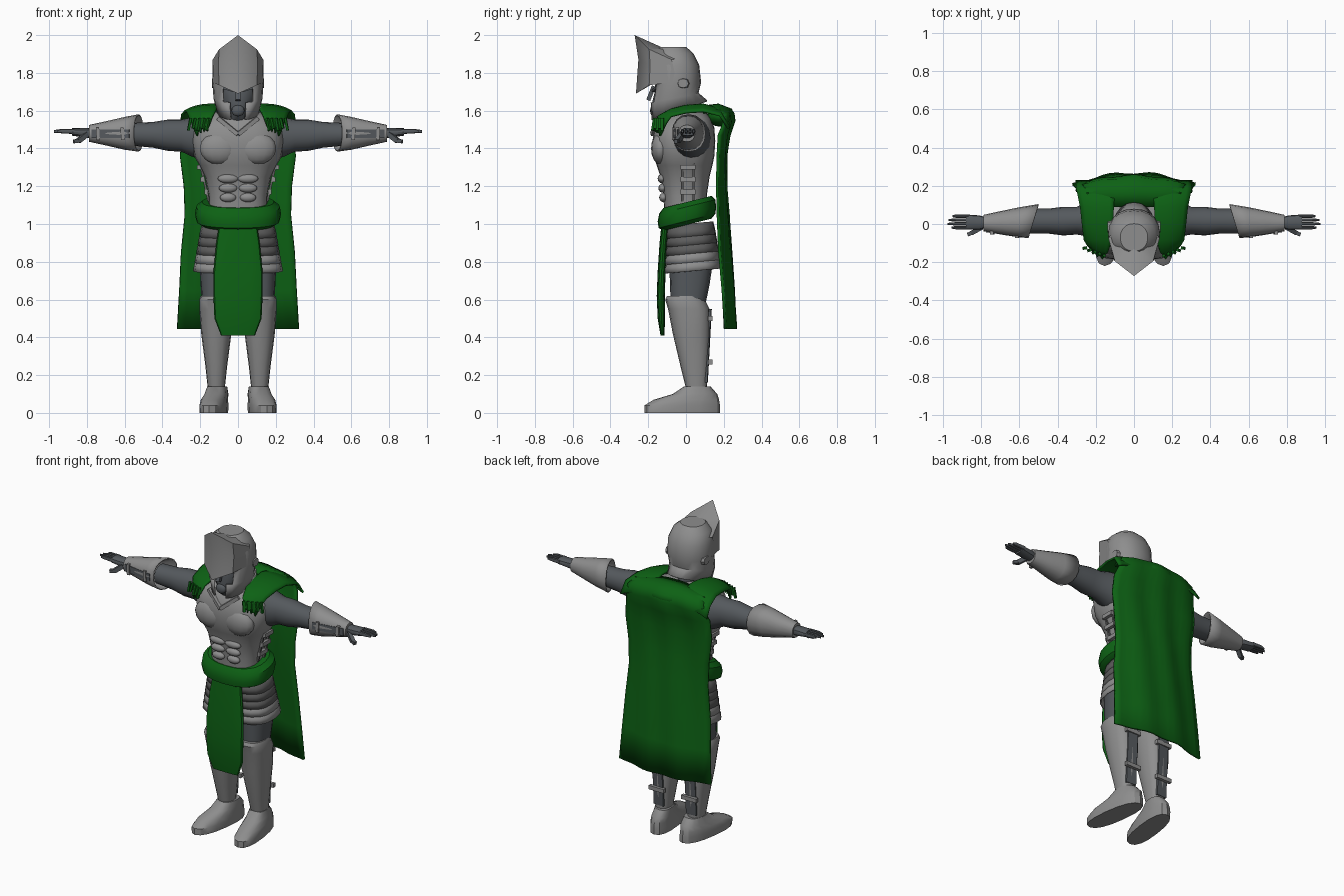
import bpy, bmesh, math
from mathutils import Vector, Matrix


def material(name, rgb):
    m = bpy.data.materials.new(name)
    m.diffuse_color = (*rgb, 1)
    return m


STEEL = material("steel grey", (0.27, 0.27, 0.27))
DARK = material("slate cloth", (0.09, 0.10, 0.11))
PLATE = material("dark plate", (0.11, 0.11, 0.11))
GREEN = material("green cloth", (0.004, 0.12, 0.007))


def finish(name, bm, mat, mirror=False, thick=0, angle=35):
    bmesh.ops.recalc_face_normals(bm, faces=bm.faces)
    me = bpy.data.meshes.new(name)
    bm.to_mesh(me)
    bm.free()
    me.materials.append(mat)
    me.shade_smooth()
    me.set_sharp_from_angle(angle=math.radians(angle))
    ob = bpy.data.objects.new(name, me)
    bpy.context.collection.objects.link(ob)
    if mirror:
        ob.modifiers.new("mirror", 'MIRROR')
    if thick:
        s = ob.modifiers.new("thickness", 'SOLIDIFY')
        s.thickness = thick
        s.offset = 0
    return ob


def loft(name, secs, mat, axis='z', n=16, p=2.4, mirror=False, thick=0, caps=(1, 1), cut=None):
    """Superellipse rings: (position, centre a, half a, b min, b max, tilt)."""
    bm = bmesh.new()
    rings = []
    for s in secs:
        t, ca, ra, b0, b1 = s[:5]
        tilt = s[5] if len(s) > 5 else 0
        ring = []
        for i in range(n):
            w = math.tau * i / n
            c, d = math.cos(w), math.sin(w)
            a = ca + ra * math.copysign(abs(d) ** (2 / p), d)
            b = (b0 + b1) / 2 - (b1 - b0) / 2 * math.copysign(abs(c) ** (2 / p), c)
            h = t + tilt * b
            ring.append(bm.verts.new((a, b, h) if axis == 'z' else (h, b, a)))
        rings.append(ring)
    for r, q in zip(rings, rings[1:]):
        for i in range(n):
            j = (i + 1) % n
            bm.faces.new((r[i], r[j], q[j], q[i]))
    if caps[0]:
        bm.faces.new(rings[0])
    if caps[1]:
        bm.faces.new(rings[-1])
    if cut:
        gone = [f for f in bm.faces if cut(f.calc_center_median())]
        bmesh.ops.delete(bm, geom=gone, context='FACES')
    return finish(name, bm, mat, mirror, thick)


def grid(name, rows, mat, mirror=False, thick=0, angle=60):
    bm = bmesh.new()
    vs = [[bm.verts.new(c) for c in r] for r in rows]
    for r, q in zip(vs, vs[1:]):
        for i in range(len(r) - 1):
            bm.faces.new((r[i], r[i + 1], q[i + 1], q[i]))
    return finish(name, bm, mat, mirror, thick, angle)


def bar(name, p0, p1, sy, sz, mat, mirror=True):
    p0, p1 = Vector(p0), Vector(p1)
    d = p1 - p0
    bm = bmesh.new()
    m = Matrix.Translation((p0 + p1) / 2) @ d.to_track_quat('X', 'Z').to_matrix().to_4x4()
    bmesh.ops.create_cube(bm, size=1, matrix=m @ Matrix.Diagonal((d.length, sy, sz, 1)))
    return finish(name, bm, mat, mirror)


def blob(name, loc, scale, mat, mirror=True):
    bm = bmesh.new()
    bmesh.ops.create_uvsphere(bm, u_segments=14, v_segments=8, radius=1,
                              matrix=Matrix.Translation(loc) @ Matrix.Diagonal((*scale, 1)))
    return finish(name, bm, mat, mirror, angle=60)


# legs: shoes toe outwards, greaves open at the back
shoe = loft("shoe", [(0, .125, .068, -.22, .18), (.04, .125, .07, -.22, .18), (.07, .125, .066, -.17, .175),
                     (.10, .12, .06, -.07, .165), (.14, .118, .052, -.01, .13)], STEEL, mirror=True)
for v in shoe.data.vertices:
    v.co.x -= .13 * v.co.y
loft("greave", [(.13, .115, .045, 0, .11), (.25, .115, .058, -.03, .12), (.42, .115, .08, -.07, .128),
                (.55, .117, .088, -.095, .125), (.60, .117, .088, -.11, .10), (.62, .117, .08, -.10, .08)],
     STEEL, mirror=True)
bar("calf_panel", (.115, .108, .16), (.116, .129, .55), .07, .012, DARK)
for z in (.27, .5):
    bar("greave_strap", (.062, .128, z), (.168, .128, z), .022, .025, STEEL)
loft("thigh", [(.56, .115, .075, -.08, .10), (.68, .115, .083, -.085, .125), (.85, .105, .10, -.09, .15)],
     DARK, mirror=True)

# layered armour skirt
for i in range(5):
    z = .98 - .046 * i
    g = .008 * i
    loft("skirt_layer", [(z + .02, 0, .185 + g, -.09, .14 + g, .09), (z - .02, 0, .197 + g, -.10 - g / 3, .15 + g, .09),
                         (z - .048, 0, .202 + g, -.10 - g / 3, .155 + g, .09)],
         PLATE if i < 3 else STEEL, n=20, p=2.8, thick=.008, caps=(0, 0))

# sash and front cloth
loft("sash", [(.995, 0, .19, -.12, .135, .25), (1.015, 0, .22, -.145, .155, .25), (1.05, 0, .228, -.15, .16, .25),
              (1.09, 0, .222, -.142, .155, .25), (1.115, 0, .19, -.12, .135, .25)], GREEN, n=24)
loft("front_cloth", [(.41, 0, .09, -.135, -.115), (.50, 0, .125, -.15, -.11), (.62, 0, .13, -.155, -.112),
                     (.75, 0, .13, -.15, -.108), (.9, 0, .115, -.14, -.10), (1.0, 0, .10, -.13, -.09)],
     GREEN, n=16, p=3)

# cuirass with muscle relief
loft("breastplate", [(1.06, 0, .155, -.115, .11), (1.15, 0, .155, -.12, .11), (1.25, 0, .175, -.135, .125),
                     (1.31, 0, .205, -.155, .14), (1.36, 0, .232, -.172, .15), (1.44, 0, .245, -.178, .155),
                     (1.51, 0, .235, -.165, .15), (1.56, 0, .19, -.14, .13), (1.60, 0, .10, -.10, .10)],
     STEEL, n=24, p=2.6)
blob("chest_muscle", (.10, -.135, 1.40), (.105, .05, .085), STEEL)
for i, z in enumerate((1.24, 1.19, 1.14)):
    blob("stomach_muscle", (.053, -.12 - .004 * (2 - i), z), (.056 - .006 * i, .022, .024), STEEL)
bar("collar_trim", (0, -.178, 1.475), (.105, -.145, 1.56), .02, .022, STEEL)
for z in (1.17, 1.235, 1.30):
    bar("side_buckle", (.168 + (z - 1.17) * .3, -.03, z), (.168 + (z - 1.17) * .3, .05, z), .02, .025, STEEL)
for y in (-.02, .04):
    bar("side_seam", (.155, y, 1.12), (.2, y, 1.32), .012, .012, PLATE)

# arms
loft("sleeve", [(.17, 1.455, .115, -.07, .13), (.24, 1.46, .105, -.065, .115), (.30, 1.468, .085, -.055, .09),
                (.37, 1.47, .083, -.06, .09), (.45, 1.472, .068, -.05, .08), (.56, 1.475, .06, -.05, .08)],
     DARK, axis='x', p=2.1, mirror=True)
loft("bracer", [(.53, 1.482, .095, -.07, .10, -.3), (.60, 1.48, .083, -.065, .085, -.1),
                (.69, 1.48, .062, -.052, .065), (.785, 1.48, .042, -.035, .045)],
     STEEL, axis='x', p=2.2, mirror=True, thick=.008, caps=(0, 1))
bar("bracer_panel", (.575, -.066, 1.478), (.775, -.037, 1.478), .012, .045, DARK)
for x, y in ((.61, -.064), (.74, -.046)):
    bar("bracer_strap", (x, y, 1.445), (x + .004, y, 1.511), .02, .018, STEEL)
loft("palm", [(.77, 1.48, .028, -.02, .035), (.81, 1.483, .026, -.03, .045), (.88, 1.488, .02, -.03, .05)],
     DARK, axis='x', n=12, mirror=True)
for i, end in enumerate((.955, .975, .97, .95)):
    y = -.019 + .02 * i
    loft("finger", [(.865, 1.49, .014, y - .009, y + .009), (.93, 1.492, .012, y - .009, y + .009),
                    (end, 1.49, .007, y - .005, y + .005)], DARK, axis='x', n=8, mirror=True)
bar("thumb_base", (.80, -.02, 1.475), (.845, -.045, 1.44), .024, .026, DARK)
bar("thumb_tip", (.84, -.044, 1.442), (.87, -.055, 1.437), .02, .02, DARK)

# head
loft("face", [(1.53, 0, .06, -.13, .06), (1.575, 0, .06, -.172, .05), (1.65, 0, .09, -.178, .04),
              (1.70, 0, .11, -.165, .04), (1.78, 0, .115, -.16, .04)], DARK, p=2.1)
bar("nose", (0, -.17, 1.73), (0, -.20, 1.655), .024, .022, DARK, False)
bar("brow", (.018, -.168, 1.705), (.075, -.15, 1.722), .025, .014, DARK)
blob("beard", (0, -.172, 1.60), (.035, .018, .03), DARK, False)

# helmet with an open face and flared neck guard
loft("helmet", [(1.612, 0, .108, -.185, .11, .345), (1.68, 0, .125, -.188, .062, .2), (1.75, 0, .13, -.172, .075),
                (1.84, 0, .13, -.17, .065), (1.90, 0, .108, -.165, .035), (1.932, 0, .07, -.14, 0)],
     STEEL, n=20, p=2.2, thick=.01, caps=(0, 1),
     cut=lambda c: c.y < -.1 and c.z < 1.75 and abs(c.x) < (.045 if c.z < 1.66 else .09))
loft("ear_boss", [(.11, 1.745, .03, -.05, .02), (.138, 1.745, .024, -.043, .013)], STEEL,
     axis='x', n=8, mirror=True)

# keeled visor rising to a peak: back top, crest edge, waist, brow edge, underside
grid("visor", [
    [(0, -.12, 1.932), (.06, -.10, 1.925), (.118, -.05, 1.875)],
    [(0, -.272, 2.0), (.10, -.195, 1.925), (.134, -.075, 1.87)],
    [(0, -.252, 1.87), (.104, -.19, 1.84), (.136, -.06, 1.80)],
    [(0, -.265, 1.69), (.10, -.195, 1.735), (.134, -.07, 1.75)],
    [(0, -.175, 1.75), (.07, -.155, 1.755), (.11, -.06, 1.755)]], STEEL, mirror=True, angle=25)

# cape: rows of (centre y, z, half width, edge curl)
CAPE = [(.09, 1.62, .22, 0), (.17, 1.63, .245, .01), (.235, 1.605, .265, .03), (.25, 1.55, .28, .05),
        (.222, 1.47, .295, .04), (.205, 1.36, .305, .03), (.205, 1.2, .285, .035), (.22, 1.05, .28, .05),
        (.235, .85, .30, .06), (.25, .65, .31, .06), (.262, .445, .322, .06)]
rows = []
for k, (y, z, w, c) in enumerate(CAPE):
    row = []
    for i in range(17):
        u = i / 8 - 1
        fold = .007 * math.sin(u * 9 + k * .5) * min(1, k / 4)
        row.append((u * w, y - c * u * u + fold, z - (.03 * u * u if k < 4 else 0)))
    rows.append(row)
grid("cape", rows, GREEN, thick=.015)
blob("hood_fold", (0, .185, 1.57), (.13, .075, .055), GREEN, False)

# shoulder mantle ending in ragged fringe at the front: (y, z, inner x, outer x)
MANTLE = [(-.168, 1.52, .155, .225), (-.145, 1.57, .135, .245), (-.08, 1.605, .115, .26), (0, 1.625, .11, .27),
          (.09, 1.632, .105, .28), (.18, 1.61, .10, .30), (.225, 1.54, .10, .305)]
rows = []
for k, (y, z, a, b) in enumerate(MANTLE):
    row = []
    for i in range(9):
        u = i / 8
        rag = (.03 if i % 2 else 0) if k == 0 else 0
        row.append((a + (b - a) * u, y + .04 * u * u * (k < 2), z - .035 * u ** 3 - rag))
    rows.append(row)
grid("mantle", rows, GREEN, mirror=True, thick=.012)
for i in range(5):
    x = .155 + .024 * i
    bar("fringe", (x, -.165 + .01 * i, 1.56), (x + .012, -.175 + .012 * i, 1.495 + .01 * (i % 2)), .016, .012, GREEN)
